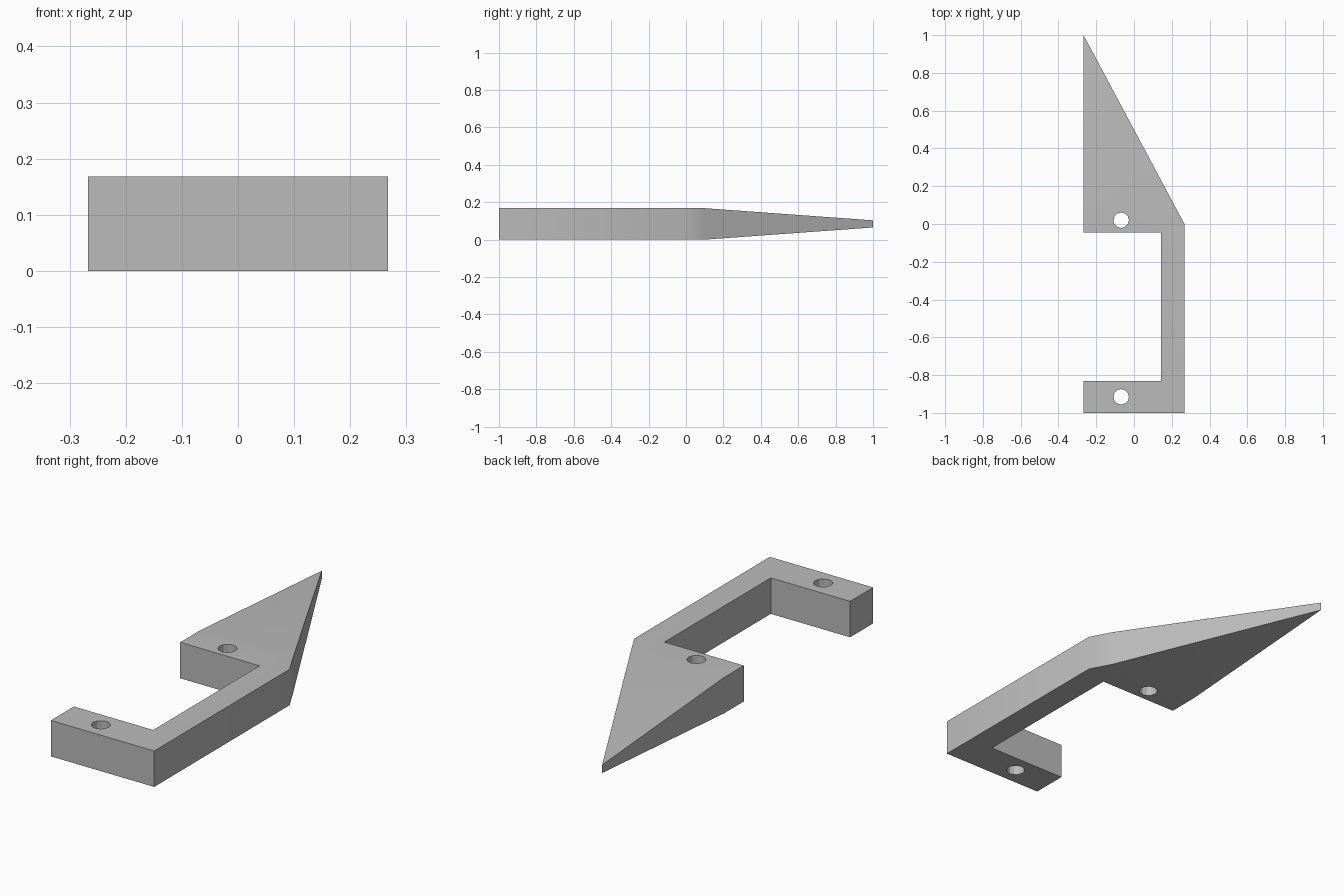
import bpy, bmesh, math
from mathutils import Vector

if "Cube" in bpy.data.objects:
    bpy.data.objects.remove(bpy.data.objects["Cube"], do_unlink=True)

HEIGHT, FOLD_Y, TIP_THICKNESS = 0.168, 0.1, 0.038

grey = bpy.data.materials.new("plain grey")
grey.use_nodes = True
colour = (0.5, 0.5, 0.5, 1)
grey.diffuse_color = colour
grey.node_tree.nodes["Principled BSDF"].inputs["Base Color"].default_value = colour

# Plan outline: pointed blade, slim bar and foot
outline = [(-0.267, 1), (-0.267, -0.045), (0.143, -0.045), (0.143, -0.83),
           (-0.267, -0.83), (-0.267, -1), (0.267, -1), (0.267, 0)]
bm = bmesh.new()
base = bm.faces.new([bm.verts.new((x, y, 0)) for x, y in outline])
top = bmesh.ops.extrude_face_region(bm, geom=[base])["geom"]
bmesh.ops.translate(bm, vec=(0, 0, HEIGHT),
                    verts=[g for g in top if isinstance(g, bmesh.types.BMVert)])

# Fold line across the blade, then thin it evenly towards the tip
bmesh.ops.bisect_plane(bm, geom=bm.verts[:] + bm.edges[:] + bm.faces[:],
                       plane_co=Vector((0, FOLD_Y, 0)), plane_no=Vector((0, 1, 0)))
for v in bm.verts:
    if v.co.y > 0.9:
        v.co.z = HEIGHT / 2 + math.copysign(TIP_THICKNESS / 2, v.co.z - HEIGHT / 2)
bmesh.ops.recalc_face_normals(bm, faces=bm.faces[:])
mesh = bpy.data.meshes.new("hooked_bracket")
bm.to_mesh(mesh)
bm.free()
bracket = bpy.data.objects.new("hooked_bracket", mesh)
bpy.context.collection.objects.link(bracket)
mesh.materials.append(grey)

# Screw holes through the blade root and the foot
for name, y in (("blade_hole_cutter", 0.02), ("foot_hole_cutter", -0.915)):
    bpy.ops.mesh.primitive_cylinder_add(vertices=12, radius=0.041, depth=0.6,
                                        location=(-0.068, y, HEIGHT / 2))
    cutter = bpy.context.object
    cutter.name = name
    cutter.data.materials.append(grey)
    cutter.hide_render = True
    cutter.hide_viewport = True
    cut = bracket.modifiers.new(name, "BOOLEAN")
    cut.operation, cut.solver, cut.object = "DIFFERENCE", "EXACT", cutter

# Bake the holes, then soften only the shallow corners
bpy.ops.object.select_all(action="DESELECT")
bracket.select_set(True)
bpy.context.view_layer.objects.active = bracket
for m in list(bracket.modifiers):
    cutter = m.object
    bpy.ops.object.modifier_apply(modifier=m.name)
    bpy.data.objects.remove(cutter, do_unlink=True)
bpy.ops.object.shade_smooth_by_angle(angle=math.radians(29))
